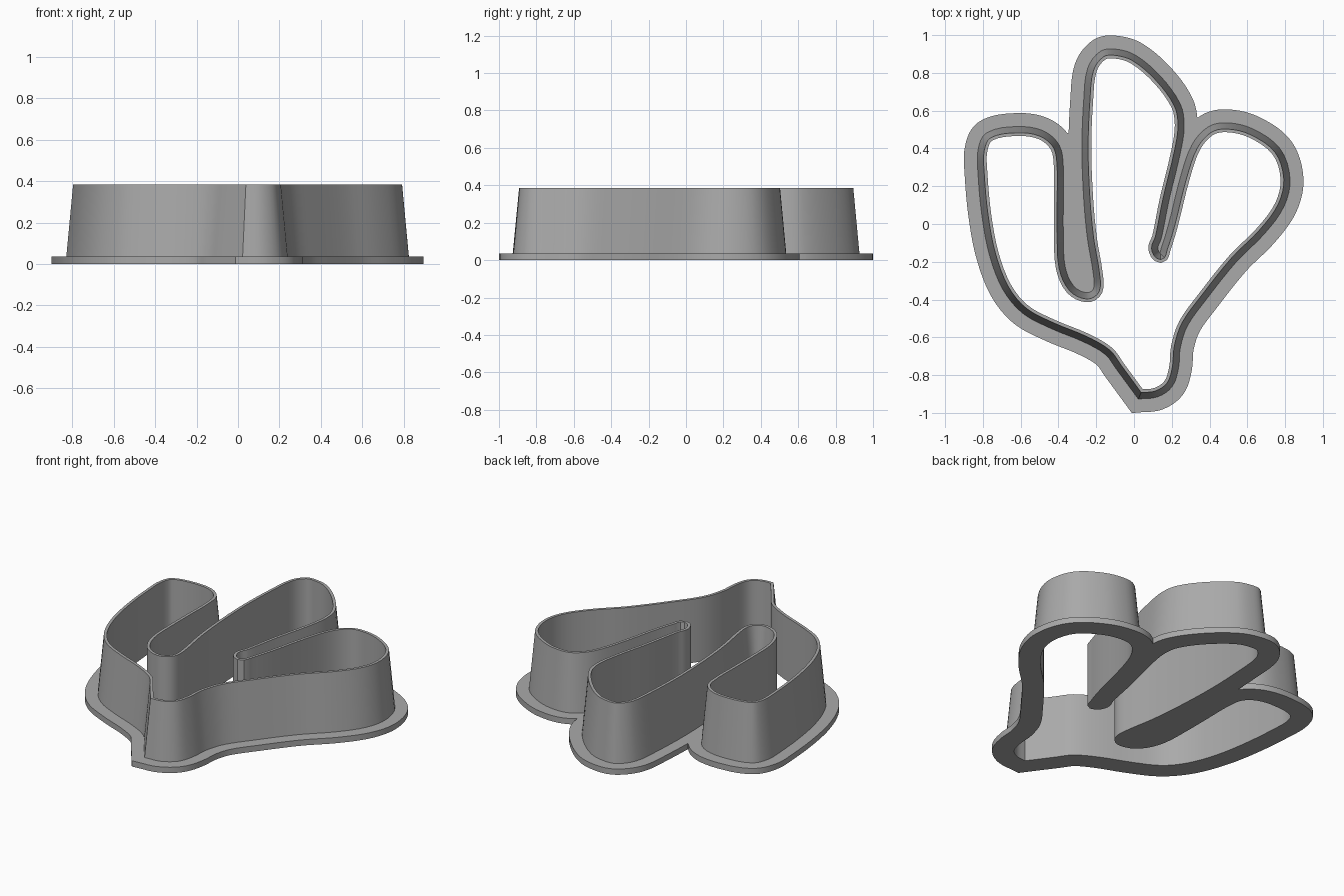
import bpy
import bmesh
from mathutils import Vector
from mathutils.geometry import interpolate_bezier, intersect_point_line

cube = bpy.data.objects.get("Cube")
if cube:
    bpy.data.objects.remove(cube, do_unlink=True)

# Dimensions
FLANGE_TOP, RIM_TOP = 0.035, 0.385
INNER, RIM_OUTER, WALL_FOOT, FLANGE_EDGE = -0.034, -0.017, 0.016, 0.087

# Wall centre line in hundredths, clockwise; the first point is a sharp corner
PATH = [Vector((x / 100, y / 100)) for x, y in (
    (3, -91), (-8, -76), (-14, -68), (-26, -61), (-43, -54), (-58, -46),
    (-68, -34), (-75, -16), (-79, 5), (-81, 27), (-81, 39), (-77, 47),
    (-62, 50), (-49, 48), (-41, 41), (-39, 30), (-39, 13), (-39, -5),
    (-38, -23), (-33, -34), (-25, -38), (-20, -35), (-20, -26), (-23, -8),
    (-25, 13), (-26, 40), (-25, 66), (-23, 82), (-17, 90), (-10, 91),
    (0, 88), (13, 77), (23, 63), (25, 52), (23, 38), (17, 13),
    (13, -7), (11, -13), (14, -17), (16, -13), (20, 0), (26, 24),
    (32, 41), (40, 50), (49, 52), (62, 49), (76, 39), (81, 24),
    (78, 10), (68, -4), (53, -19), (37, -39), (27, -53), (23, -65),
    (22, -76), (19, -85), (12, -90))]


def smooth_path(samples):
    """Closed curve through PATH, keeping the corner at its first point."""
    n, points = len(PATH), []
    for i in range(n):
        a, b = PATH[i], PATH[(i + 1) % n]
        chord = b - a
        leave = (b - PATH[i - 1]).normalized() if i else chord.normalized()
        arrive = (PATH[(i + 2) % n] - a).normalized() if i < n - 1 else chord.normalized()
        reach = chord.length / 3
        points += interpolate_bezier(a, a + leave * reach, b - arrive * reach, b, samples + 1)[:-1]
    return [Vector(p[:2]) for p in points]


def distance(p, line):
    best = 9.0
    for a, b in zip(line, line[1:] + line[:1]):
        q, t = intersect_point_line(p, a, b)
        q = a.lerp(b, min(max(t, 0), 1))
        best = min(best, (p - Vector(q[:2])).length)
    return best


def offset(line, amount):
    """Mitred offset of a closed line, positive outward."""
    result = []
    for i, p in enumerate(line):
        d1 = (p - line[i - 1]).normalized()
        d2 = (line[(i + 1) % len(line)] - p).normalized()
        n1, n2 = Vector((-d1.y, d1.x)), Vector((-d2.y, d2.x))
        mid = (n1 + n2).normalized()
        result.append(p + mid * amount / max(mid.dot(n1), 0.5))
    return result


def ring(bm, line, z):
    return [bm.verts.new((p.x, p.y, z)) for p in line]


def finish(bm, name, material):
    bmesh.ops.recalc_face_normals(bm, faces=bm.faces[:])
    mesh = bpy.data.meshes.new(name)
    bm.to_mesh(mesh)
    bm.free()
    mesh.materials.append(material)
    obj = bpy.data.objects.new(name, mesh)
    bpy.context.collection.objects.link(obj)
    bpy.ops.object.select_all(action='DESELECT')
    obj.select_set(True)
    bpy.context.view_layer.objects.active = obj
    bpy.ops.object.shade_smooth_by_angle(angle=0.5)


grey = bpy.data.materials.new("grey_plastic")
grey.use_nodes = True
grey.diffuse_color = (0.4, 0.4, 0.4, 1)
grey.node_tree.nodes["Principled BSDF"].inputs["Base Color"].default_value = (0.4, 0.4, 0.4, 1)

centre = smooth_path(4)
inside = offset(centre, INNER)

# Cutting wall: upright inner face, narrow rim, tapered outer face
bm = bmesh.new()
rings = [ring(bm, inside, FLANGE_TOP),
         ring(bm, inside, RIM_TOP),
         ring(bm, offset(centre, RIM_OUTER), RIM_TOP),
         ring(bm, offset(centre, WALL_FOOT), FLANGE_TOP)]
for low, high in zip(rings, rings[1:]):
    for i in range(len(low)):
        bm.faces.new((low[i - 1], low[i], high[i], high[i - 1]))
# Outer side faces away from the inside; the open foot sits on the flange
finish(bm, "cutting_wall", grey)

# Flange: wide outline that fills the narrow slots between the lobes
fine = smooth_path(10)
outline = [p for p in offset(fine, FLANGE_EDGE)
           if p.length > 0.5 and distance(p, fine) > FLANGE_EDGE * 0.98]
bm = bmesh.new()
edges = []
for line in (outline, inside):
    verts = ring(bm, line, 0)
    edges += [bm.edges.new((verts[i - 1], verts[i])) for i in range(len(verts))]
bmesh.ops.triangle_fill(bm, edges=edges, use_beauty=True, normal=(0, 0, 1))
extruded = bmesh.ops.extrude_face_region(bm, geom=bm.faces[:], use_keep_orig=True)
bmesh.ops.translate(bm, vec=(0, 0, FLANGE_TOP),
                    verts=[v for v in extruded["geom"] if isinstance(v, bmesh.types.BMVert)])
finish(bm, "base_flange", grey)
